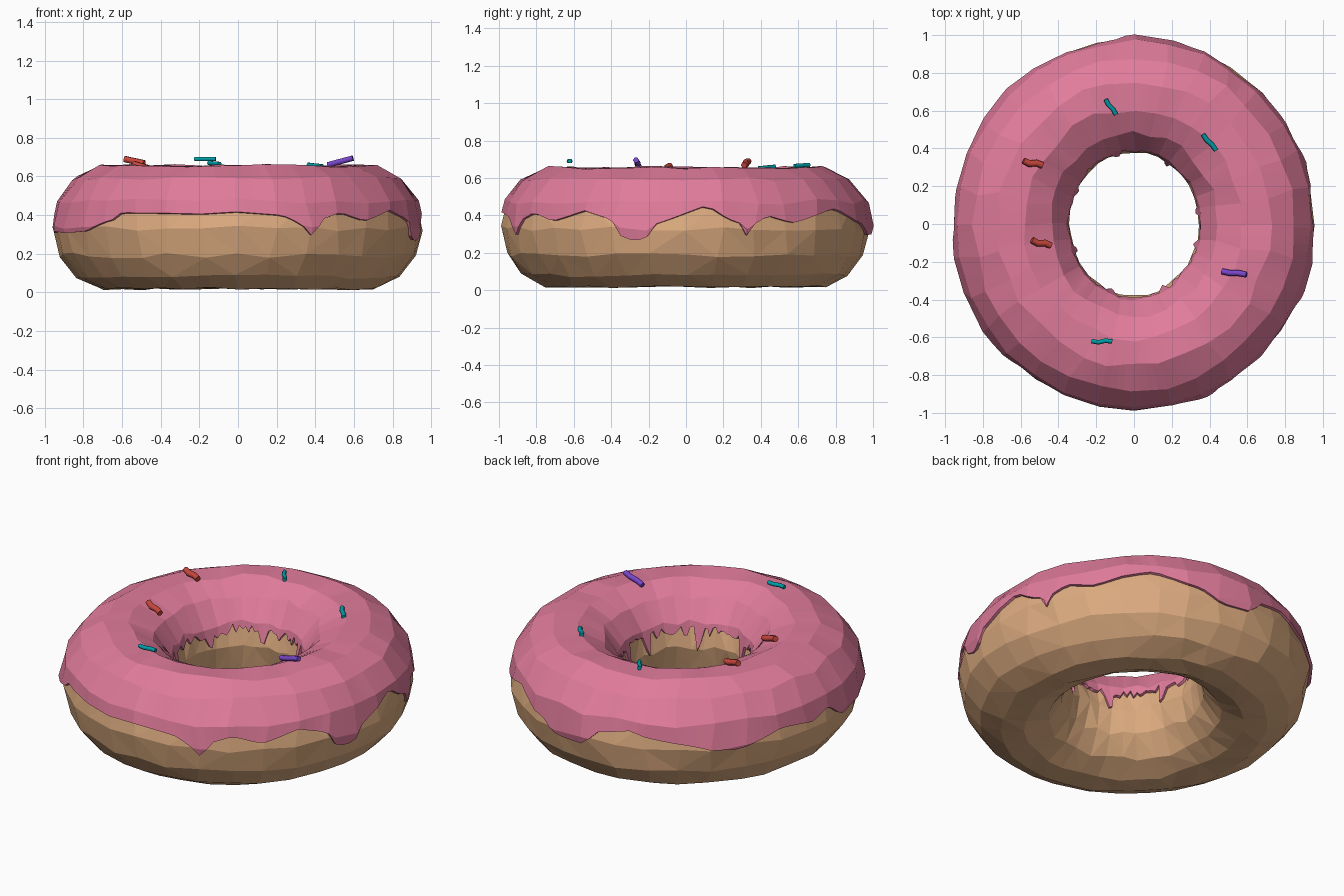
import bpy, bmesh, math, random
from mathutils import Vector

random.seed(7)
cube = bpy.data.objects.get("Cube")
if cube:
    bpy.data.objects.remove(cube, do_unlink=True)


def material(name, rgb):
    mat = bpy.data.materials.new(name)
    mat.use_nodes = True
    mat.diffuse_color = (*rgb, 1)
    mat.node_tree.nodes["Principled BSDF"].inputs["Base Color"].default_value = (*rgb, 1)
    return mat


DOUGH = material("golden dough", (0.72, 0.41, 0.215))
ICING = material("pink icing", (0.75, 0.2, 0.33))
TEAL = material("teal sugar", (0.0, 0.34, 0.39))
RED = material("red sugar", (0.56, 0.06, 0.045))
PURPLE = material("purple sugar", (0.19, 0.06, 0.58))

AROUND, TUBE, SUB = 32, 14, 4
MID_Z, HALF_Z = 0.33, 0.32


# Slightly oval ring surface: az runs round the ring, t round the tube
def ring(az, t, offset=0.0):
    c, s = math.cos(az), math.sin(az)
    inner, outer = Vector((0.34 * c, 0.38 * s, 0)), Vector((0.955 * c, 0.985 * s, 0))
    across = Vector((c, s, 0)) * math.cos(t)
    up = Vector((0, 0, 1)) * math.sin(t)
    return (inner + outer) / 2 + (outer - inner) / 2 * math.cos(t) + HALF_Z * up + offset * (across + up)


# Hand-shaped irregular grid shared by the dough and the icing
jitter = {(i, j): (random.uniform(-0.025, 0.025), random.uniform(-0.05, 0.05), random.uniform(-0.007, 0.005))
          for i in range(AROUND) for j in range(TUBE)}


def grid_point(i, j, offset=0.0):
    da, dt, dr = jitter[i % AROUND, j % TUBE]
    return ring(math.tau * i / AROUND + da, math.tau * j / TUBE + dt, dr + offset) + Vector((0, 0, MID_Z))


def surface(u, v, offset):
    i, j = math.floor(u + 1e-6), math.floor(v + 1e-6)
    fu, fv = max(u - i, 0), max(v - j, 0)
    low = grid_point(i, j, offset).lerp(grid_point(i + 1, j, offset), fu)
    high = grid_point(i, j + 1, offset).lerp(grid_point(i + 1, j + 1, offset), fu)
    return low.lerp(high, fv)


def build(name, columns, mat, closed_tube, triangulate):
    bm = bmesh.new()
    cols = [[bm.verts.new(p) for p in col] for col in columns]
    rows = len(cols[0])
    for a, b in zip(cols, cols[1:] + cols[:1]):
        for j in range(rows if closed_tube else rows - 1):
            k = (j + 1) % rows
            bm.faces.new((a[j], b[j], b[k], a[k]))
    bmesh.ops.remove_doubles(bm, verts=bm.verts, dist=0.0005)
    bmesh.ops.dissolve_degenerate(bm, edges=bm.edges, dist=0.0003)
    if triangulate:
        bmesh.ops.triangulate(bm, faces=bm.faces, quad_method='SHORT_EDGE')
    bmesh.ops.recalc_face_normals(bm, faces=bm.faces)
    mesh = bpy.data.meshes.new(name)
    bm.to_mesh(mesh)
    bm.free()
    mesh.materials.append(mat)
    obj = bpy.data.objects.new(name, mesh)
    bpy.context.collection.objects.link(obj)
    return obj


# Dough ring
build("dough_ring", [[grid_point(i, j) for j in range(TUBE)] for i in range(AROUND)], DOUGH, True, True)

# Icing drip line: degrees round the ring, height in hundredths
drips = [(0, 41), (7, 45), (12, 38), (17, 36), (19, 28), (22, 36), (27, 41), (37, 37), (53, 43),
         (72, 37), (80, 30), (91, 29), (95, 38), (107, 42), (120, 38), (135, 34), (145, 31), (158, 40),
         (172, 37), (181, 41), (188, 30), (215, 31), (227, 36), (231, 41), (283, 40), (288, 36),
         (293, 28), (297, 38), (305, 42), (314, 37), (326, 43), (337, 37), (341, 27), (348, 27),
         (351, 36), (360, 41)]


def outer_edge(deg):
    for (a, za), (b, zb) in zip(drips, drips[1:]):
        if a <= deg <= b:
            return (za + (zb - za) * (deg - a) / (b - a)) / 100


def tube_angle(z):
    return math.asin((z - MID_Z) / HALF_Z) * TUBE / math.tau


# Icing shell: wraps over the top between the outer and inner drip lines
columns = []
for n in range(AROUND * SUB):
    u = n / SUB
    start = tube_angle(outer_edge(360 * n / (AROUND * SUB)))
    inner_z = 0.43 + random.uniform(-0.03, 0.025) - (0.08 if n % 17 in (3, 4) else 0)
    end = TUBE / 2 - tube_angle(inner_z)
    steps = [start] + [min(max(j, start), end) for j in range(-1, TUBE // 2 + 2)] + [end]
    col = [surface(u, v, 0.016) for v in steps]
    columns.append([surface(u, start, -0.012)] + col + [surface(u, end, -0.012)])
build("icing", columns, ICING, False, False)


# Sprinkles: bent little rods
def sprinkle(name, a, b, radius, mat, bend):
    a, b = Vector(a), Vector(b)
    side = (b - a).cross(Vector((0, 0, 1))).normalized() * bend
    curve = bpy.data.curves.new(name, 'CURVE')
    curve.dimensions = '3D'
    curve.bevel_depth = radius
    curve.bevel_resolution = 1
    curve.use_fill_caps = True
    line = curve.splines.new('POLY')
    line.points.add(3)
    for k, p in enumerate(line.points):
        p.co = (*(a.lerp(b, k / 3) + side * (0, 1, -0.6, 0)[k]), 1)
    curve.materials.append(mat)
    obj = bpy.data.objects.new(name, curve)
    bpy.context.collection.objects.link(obj)


sprinkle("teal_sprinkle_back", (-0.15, 0.66, 0.67), (-0.095, 0.58, 0.665), 0.012, TEAL, 0.004)
sprinkle("teal_sprinkle_side", (0.365, 0.475, 0.66), (0.435, 0.39, 0.652), 0.013, TEAL, 0.004)
sprinkle("teal_sprinkle_front", (-0.225, -0.62, 0.69), (-0.115, -0.622, 0.69), 0.012, TEAL, 0.006)
sprinkle("red_sprinkle_back", (-0.585, 0.335, 0.69), (-0.485, 0.31, 0.668), 0.018, RED, 0.008)
sprinkle("red_sprinkle_front", (-0.54, -0.085, 0.665), (-0.44, -0.115, 0.635), 0.018, RED, 0.008)
sprinkle("purple_sprinkle", (0.465, -0.25, 0.66), (0.595, -0.268, 0.695), 0.016, PURPLE, 0.004)
